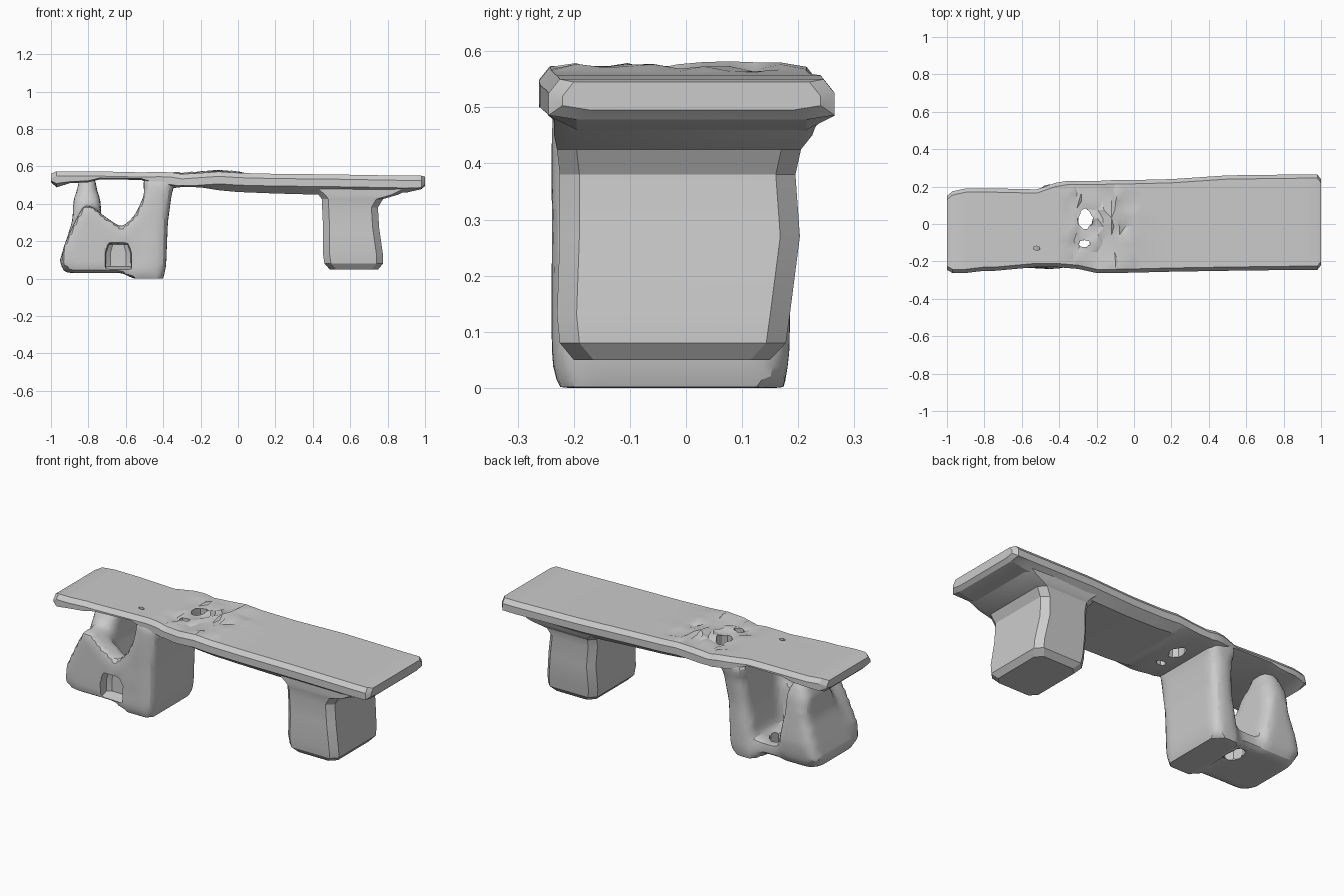
import bpy, bmesh, random
from mathutils import Vector

if "Cube" in bpy.data.objects:
    bpy.data.objects.remove(bpy.data.objects["Cube"])

random.seed(4)


def make(name, bm):
    bmesh.ops.recalc_face_normals(bm, faces=bm.faces)
    me = bpy.data.meshes.new(name)
    bm.to_mesh(me)
    bm.free()
    ob = bpy.data.objects.new(name, me)
    bpy.context.collection.objects.link(ob)
    return ob


def loft(bm, rings):
    loops = [[bm.verts.new(p) for p in r] for r in rings]
    n = len(loops[0])
    for a, b in zip(loops, loops[1:]):
        for i in range(n):
            j = (i + 1) % n
            bm.faces.new((a[i], a[j], b[j], b[i]))
    bm.faces.new(loops[0])
    bm.faces.new(loops[-1])


def octagon(x0, x1, y0, y1, z, c):
    return [(x0 + c, y0, z), (x1 - c, y0, z), (x1, y0 + c, z), (x1, y1 - c, z),
            (x1 - c, y1, z), (x0 + c, y1, z), (x0, y1 - c, z), (x0, y0 + c, z)]


def column(bm, sections, c):
    loft(bm, [octagon(*s, c) for s in sections])


def cylinder_cutter(x, y, z, rx, ry, h, sides):
    bm = bmesh.new()
    bmesh.ops.create_cone(bm, cap_ends=True, segments=sides, radius1=1, radius2=1, depth=1)
    for v in bm.verts:
        k = random.uniform(0.85, 1.15)
        v.co = Vector((x + v.co.x * rx * k, y + v.co.y * ry * k, z + v.co.z * h))
    return make("cutter", bm)


def box_cutter(x0, x1, y0, y1, z0, z1):
    bm = bmesh.new()
    column(bm, [(x0, x1, y0, y1, z0), (x0, x1, y0, y1, z1 - 0.05),
                (x0 + 0.02, x1 - 0.02, y0, y1, z1)], 0.015)
    return make("cutter", bm)


def cut(ob, cutters):
    for c in cutters:
        m = ob.modifiers.new("cut", 'BOOLEAN')
        m.operation, m.solver, m.object = 'DIFFERENCE', 'EXACT', c
        c.hide_render = True


def bake(ob, cutters=()):
    dg = bpy.context.evaluated_depsgraph_get()
    dg.update()
    me = bpy.data.meshes.new_from_object(ob.evaluated_get(dg))
    ob.modifiers.clear()
    ob.data = me
    for c in cutters:
        bpy.data.objects.remove(c)


# Seat: warped plank lofted along x (x, y_front, y_back, top, bottom)
stations = [
    (-1.00, -.245, .15, .560, .515), (-.97, -.262, .175, .574, .488),
    (-.90, -.262, .19, .574, .510), (-.80, -.25, .19, .573, .515),
    (-.74, -.25, .19, .573, .530),
    (-.52, -.23, .185, .568, .528), (-.42, -.23, .22, .570, .490),
    (-.36, -.235, .23, .568, .482), (-.30, -.24, .23, .558, .490),
    (-.20, -.262, .23, .565, .488), (-.10, -.262, .235, .572, .472),
    (.00, -.26, .235, .565, .463), (.20, -.255, .24, .560, .455),
    (.50, -.25, .26, .557, .447), (.90, -.245, .265, .550, .460),
    (.98, -.245, .265, .550, .478), (1.00, -.22, .24, .545, .495)]


def sample(x):
    for a, b in zip(stations, stations[1:]):
        if a[0] <= x <= b[0]:
            t = (x - a[0]) / (b[0] - a[0])
            return [p + (q - p) * t for p, q in zip(a, b)]


xs = sorted({s[0] for s in stations} | {round(-.36 + .04 * i, 2) for i in range(11)})
N = 10
rings = []
for x in xs:
    _, y0, y1, top, bot = sample(x)
    edge = max(bot + 0.008, top - 0.065)
    ring = []
    for i in range(N + 1):
        y = y0 + .02 + (y1 - y0 - .04) * i / N
        dz = dx = 0
        if -.35 < x < .03 and 0 < i < N:        # crumpled patch on the top
            dz = random.uniform(-.009, .010)
            dx = random.uniform(-.008, .008)
        ring.append((x + dx, y, top + dz))
    ring += [(x, y1, top - .025), (x, y1, edge), (x, y1 - .05, bot),
             (x, y0 + .05, bot), (x, y0, edge), (x, y0, top - .025)]
    rings.append(ring)
bm = bmesh.new()
loft(bm, rings)
bmesh.ops.triangulate(bm, faces=bm.faces)
seat = make("seat", bm)
holes = [cylinder_cutter(-.26, .025, .52, .04, .055, .4, 9),
         cylinder_cutter(-.265, -.105, .52, .03, .02, .4, 7),
         cylinder_cutter(-.52, -.13, .55, .02, .012, .3, 6)]
cut(seat, holes)
bake(seat, holes)

# Right leg: block flaring into the seat
bm = bmesh.new()
column(bm, [(.49, .75, -.20, .15, .05), (.462, .775, -.225, .178, .08),
            (.455, .775, -.23, .185, .13), (.455, .755, -.225, .203, .27),
            (.45, .748, -.225, .195, .38), (.448, .775, -.23, .205, .425),
            (.43, .86, -.235, .225, .45), (.38, .94, -.235, .24, .49)], .035)
right_leg = make("right_leg", bm)

# Left leg: broken hollow block, pieces fused by a coarse remesh
bm = bmesh.new()
# plate
column(bm, [(-.57, -.40, -.235, .175, .0), (-.55, -.385, -.24, .185, .06),
            (-.51, -.375, -.24, .185, .3), (-.50, -.355, -.24, .20, .45),
            (-.51, -.33, -.235, .22, .53)], .03)
# front wall with a V-shaped break
wall = [(-.95, .08), (-.93, .18), (-.87, .31), (-.82, .40), (-.77, .38), (-.71, .33),
        (-.62, .27), (-.55, .34), (-.50, .45), (-.49, .53), (-.42, .53), (-.42, .03),
        (-.55, .0), (-.62, .03), (-.90, .05)]
loft(bm, [[(x, y, z) for x, z in wall] for y in (-.235, -.12)])
# floor
column(bm, [(-.94, -.42, -.22, .15, .03), (-.94, -.42, -.22, .15, .10)], .05)
# stump
column(bm, [(-.92, -.70, -.20, .16, .04), (-.955, -.69, -.20, .18, .09),
            (-.93, -.70, -.18, .19, .17), (-.885, -.73, -.13, .18, .31),
            (-.88, -.735, -.08, .17, .42), (-.86, -.755, -.05, .15, .475),
            (-.845, -.765, -.01, .11, .55)], .03)
left_leg = make("left_leg", bm)
m = left_leg.modifiers.new("fuse", 'REMESH')
m.mode, m.voxel_size = 'VOXEL', .025
cutters = [cylinder_cutter(-.62, .04, .06, .05, .065, .4, 8),
           box_cutter(-.71, -.57, -.30, -.165, .05, .19)]
cut(left_leg, cutters)
m = left_leg.modifiers.new("soften", 'SMOOTH')
m.factor, m.iterations = .5, 2
bake(left_leg, cutters)

# Smooth only the gentle angles
for ob in (seat, right_leg, left_leg):
    bpy.ops.object.select_all(action='DESELECT')
    ob.select_set(True)
    bpy.context.view_layer.objects.active = ob
    bpy.ops.object.shade_smooth_by_angle(angle=.45)
